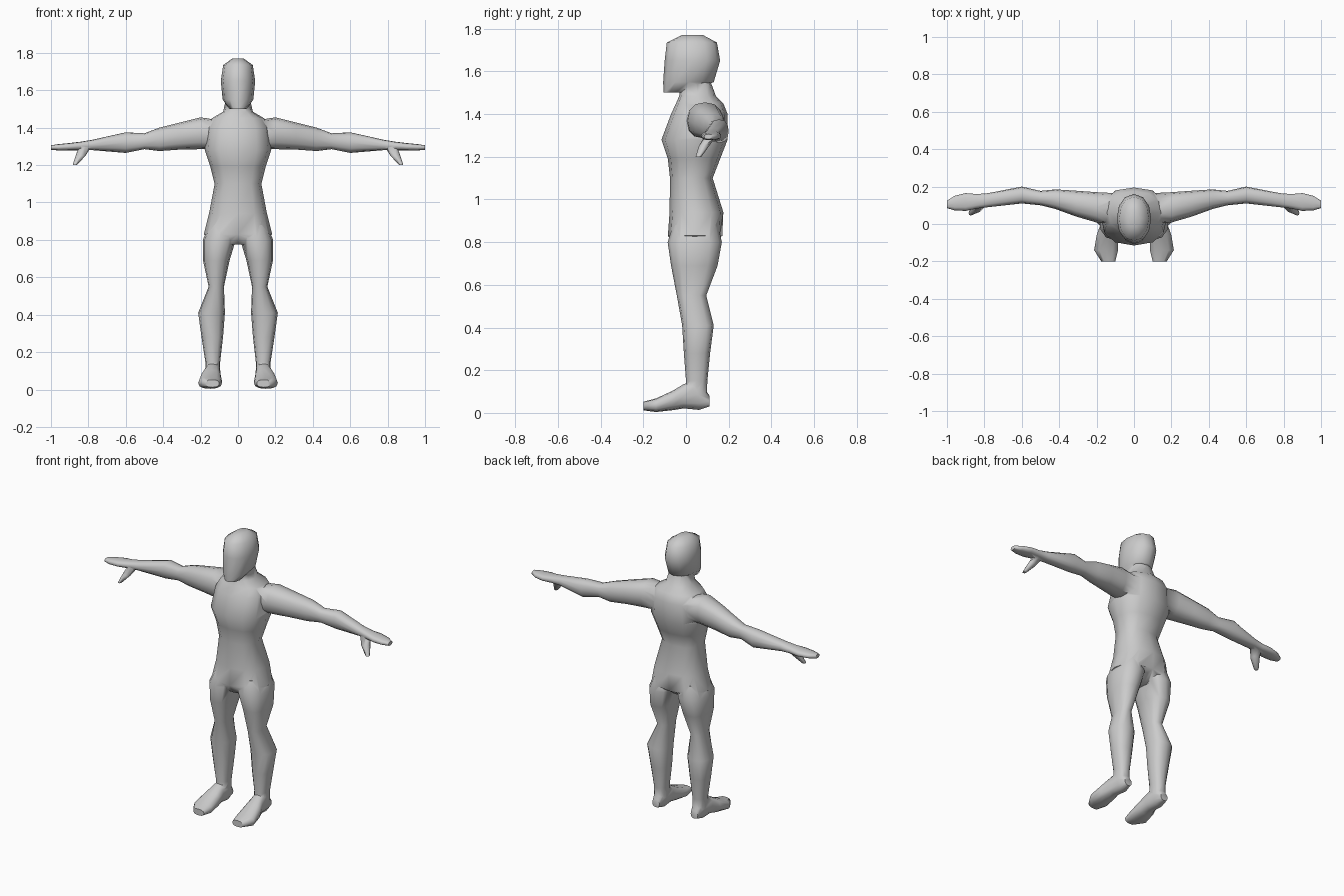
import bpy, bmesh, math
from mathutils import Vector


def loft(name, axis, rings, n=12, e=0.82, mirror=False):
    """Skin closed rings (pos, a0, a1, b0, b1) along an axis; optional mirrored twin."""
    bm = bmesh.new()
    for side in ((1, -1) if mirror else (1,)):
        loops = []
        for pos, a0, a1, b0, b1 in rings:
            loop = []
            for i in range(n):
                t = 2 * math.pi * i / n
                c, s = round(math.cos(t), 6), round(math.sin(t), 6)
                a = (a0 + a1) / 2 + (a1 - a0) / 2 * math.copysign(abs(c) ** e, c)
                b = (b0 + b1) / 2 + (b1 - b0) / 2 * math.copysign(abs(s) ** e, s)
                p = {'x': (pos, a, b), 'y': (a, pos, b), 'z': (a, b, pos)}[axis]
                loop.append(bm.verts.new(Vector((p[0] * side, p[1], p[2]))))
            loops.append(loop)
        for l0, l1 in zip(loops, loops[1:]):
            for i in range(n):
                j = (i + 1) % n
                bm.faces.new((l0[i], l0[j], l1[j], l1[i]))
        bm.faces.new(loops[0])
        bm.faces.new(loops[-1])
    bmesh.ops.recalc_face_normals(bm, faces=bm.faces)
    me = bpy.data.meshes.new(name)
    bm.to_mesh(me)
    bm.free()
    ob = bpy.data.objects.new(name, me)
    bpy.context.collection.objects.link(ob)
    return ob


# Torso with neck
body = loft("body", 'z', [
    (0.775, -.08, .08, -.05, .09),
    (0.83, -.183, .183, -.085, .17),
    (0.94, -.155, .155, -.077, .175),
    (1.10, -.125, .125, -.075, .125),
    (1.19, -.148, .148, -.085, .16),
    (1.28, -.178, .178, -.115, .195),
    (1.40, -.168, .168, -.07, .195),
    (1.45, -.14, .14, -.047, .175),
    (1.485, -.08, .08, -.032, .14),
    (1.56, -.062, .062, -.02, .112)])

# Head, narrow at the face and at the back
head = loft("head", 'z', [
    (1.50, -.045, .045, -.105, .01),
    (1.55, -.082, .082, -.107, .13),
    (1.65, -.092, .092, -.10, .16),
    (1.735, -.079, .079, -.09, .145),
    (1.77, -.03, .03, -.02, .08)], e=0.95)

# Arms with flat mitten hands
arms = loft("arms", 'x', [
    (.10, .00, .165, 1.29, 1.44),
    (.20, .008, .17, 1.285, 1.455),
    (.31, .04, .178, 1.283, 1.428),
    (.42, .08, .185, 1.275, 1.40),
    (.50, .10, .177, 1.285, 1.37),
    (.60, .11, .20, 1.265, 1.375),
    (.78, .09, .165, 1.28, 1.335),
    (.84, .083, .16, 1.279, 1.325),
    (.90, .07, .165, 1.278, 1.318),
    (.96, .073, .15, 1.278, 1.312),
    (1.0, .085, .125, 1.282, 1.306)], mirror=True)

thumbs = loft("thumbs", 'z', [
    (1.20, .862, .884, .045, .072),
    (1.25, .815, .868, .06, .108),
    (1.30, .785, .85, .09, .145)], n=8, mirror=True)

# Legs
legs = loft("legs", 'z', [
    (.08, .095, .175, -.005, .098),
    (.15, .095, .175, .0, .10),
    (.28, .08, .195, -.01, .113),
    (.41, .07, .213, -.018, .13),
    (.55, .075, .157, -.043, .095),
    (.69, .045, .187, -.07, .148),
    (.80, .012, .188, -.086, .168),
    (.88, .02, .155, -.06, .15)], mirror=True)

feet = loft("feet", 'y', [
    (-.20, .10, .175, .012, .052),
    (-.14, .085, .213, .004, .068),
    (-.06, .088, .20, .013, .105),
    (-.01, .095, .182, .021, .135),
    (.06, .093, .177, .014, .155),
    (.11, .11, .16, .03, .08)], mirror=True)

# Weld all parts into one skin
for part in (head, arms, thumbs, legs, feet):
    m = body.modifiers.new(part.name, 'BOOLEAN')
    m.operation = 'UNION'
    m.solver = 'EXACT'
    m.object = part
bpy.context.view_layer.update()
dg = bpy.context.evaluated_depsgraph_get()
skin = bpy.data.meshes.new_from_object(body.evaluated_get(dg))
body.modifiers.clear()
body.data = skin
for part in (head, arms, thumbs, legs, feet):
    bpy.data.objects.remove(part)

bpy.context.view_layer.objects.active = body
body.select_set(True)
bpy.ops.object.shade_smooth_by_angle(angle=math.radians(65))
